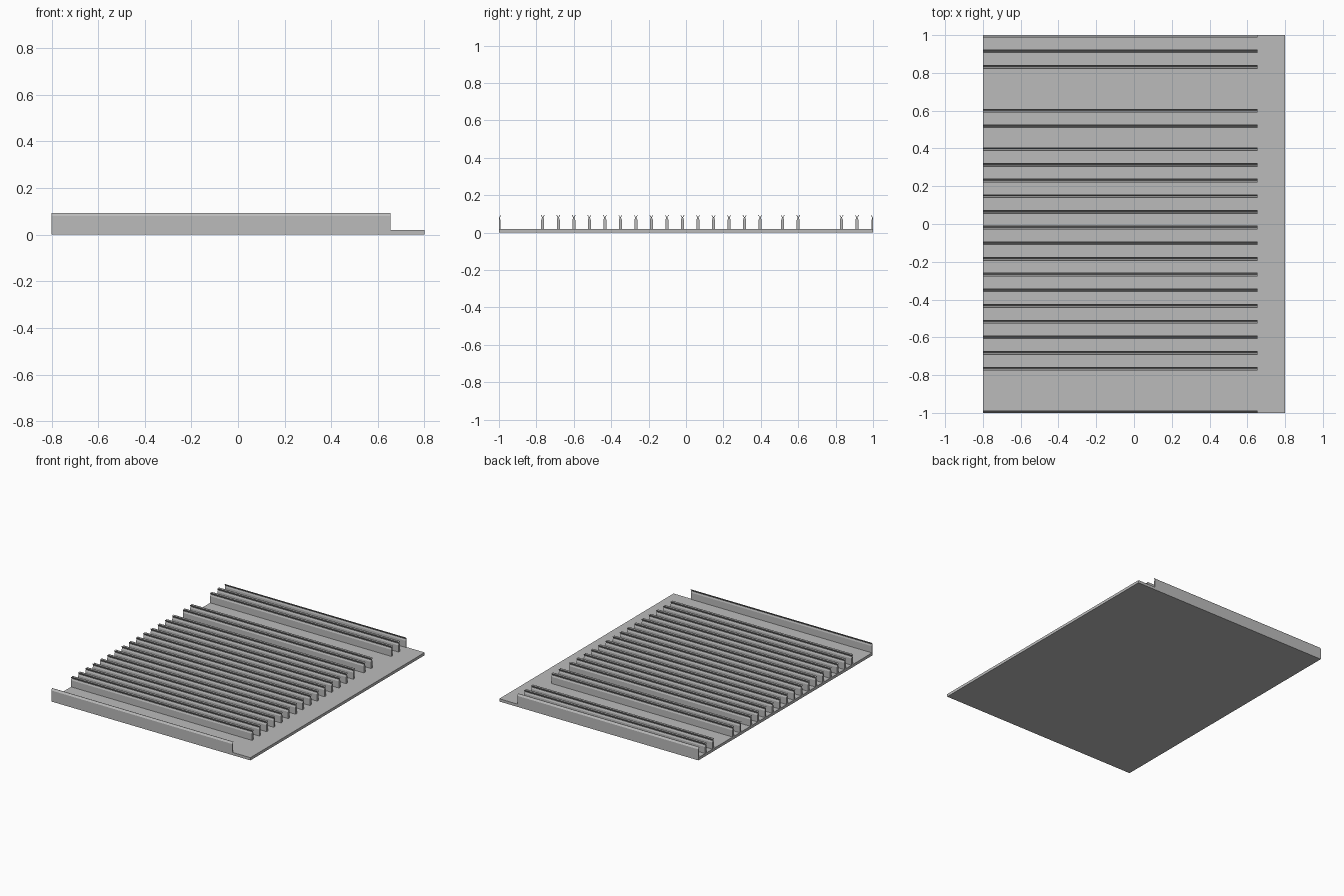
import bpy
import bmesh

cube = bpy.data.objects.get("Cube")
if cube:
    bpy.data.objects.remove(cube, do_unlink=True)

grey = bpy.data.materials.new("plain grey")
grey.use_nodes = True
COLOUR = (0.5, 0.5, 0.5, 1)
grey.diffuse_color = COLOUR
grey.node_tree.nodes["Principled BSDF"].inputs["Base Color"].default_value = COLOUR

LEFT, RIB_END, RIGHT = -0.8, 0.655, 0.8
BASE_TOP = 0.02


def extrude_profile(name, profile, x0, x1):
    """Extrude a closed (y, z) outline along x."""
    bm = bmesh.new()
    face = bm.faces.new([bm.verts.new((x0, y, z)) for y, z in profile])
    grown = bmesh.ops.extrude_face_region(bm, geom=[face])["geom"]
    verts = [v for v in grown if isinstance(v, bmesh.types.BMVert)]
    bmesh.ops.translate(bm, verts=verts, vec=(x1 - x0, 0, 0))
    bmesh.ops.recalc_face_normals(bm, faces=bm.faces)
    mesh = bpy.data.meshes.new(name)
    bm.to_mesh(mesh)
    bm.free()
    mesh.materials.append(grey)
    obj = bpy.data.objects.new(name, mesh)
    bpy.context.collection.objects.link(obj)
    return obj


# Base plate
extrude_profile("base_plate", [(-1, 0), (1, 0), (1, BASE_TOP), (-1, BASE_TOP)], LEFT, RIGHT)

# Inner ribs: straight body, pinched neck and forked tip
half = [(0.008, BASE_TOP), (0.008, 0.068), (0.003, 0.08), (0.010, 0.093), (0.007, 0.093)]
rib = half + [(0, 0.082)] + [(-y, z) for y, z in reversed(half)]
centres = [-0.766 + 0.083 * i for i in range(15)] + [0.517, 0.600, 0.831, 0.914]
for i, c in enumerate(centres):
    extrude_profile(f"rib_{i + 1}", [(c + y, z) for y, z in rib], LEFT, RIB_END)

# Edge ribs: half bodies with tips leaning inward
edge = [(1, BASE_TOP), (1, 0.08), (0.991, 0.093), (0.988, 0.093),
        (0.996, 0.08), (0.992, 0.068), (0.992, BASE_TOP)]
for name, side in (("front_edge_rib", -1), ("back_edge_rib", 1)):
    extrude_profile(name, [(side * y, z) for y, z in edge], LEFT, RIB_END)
